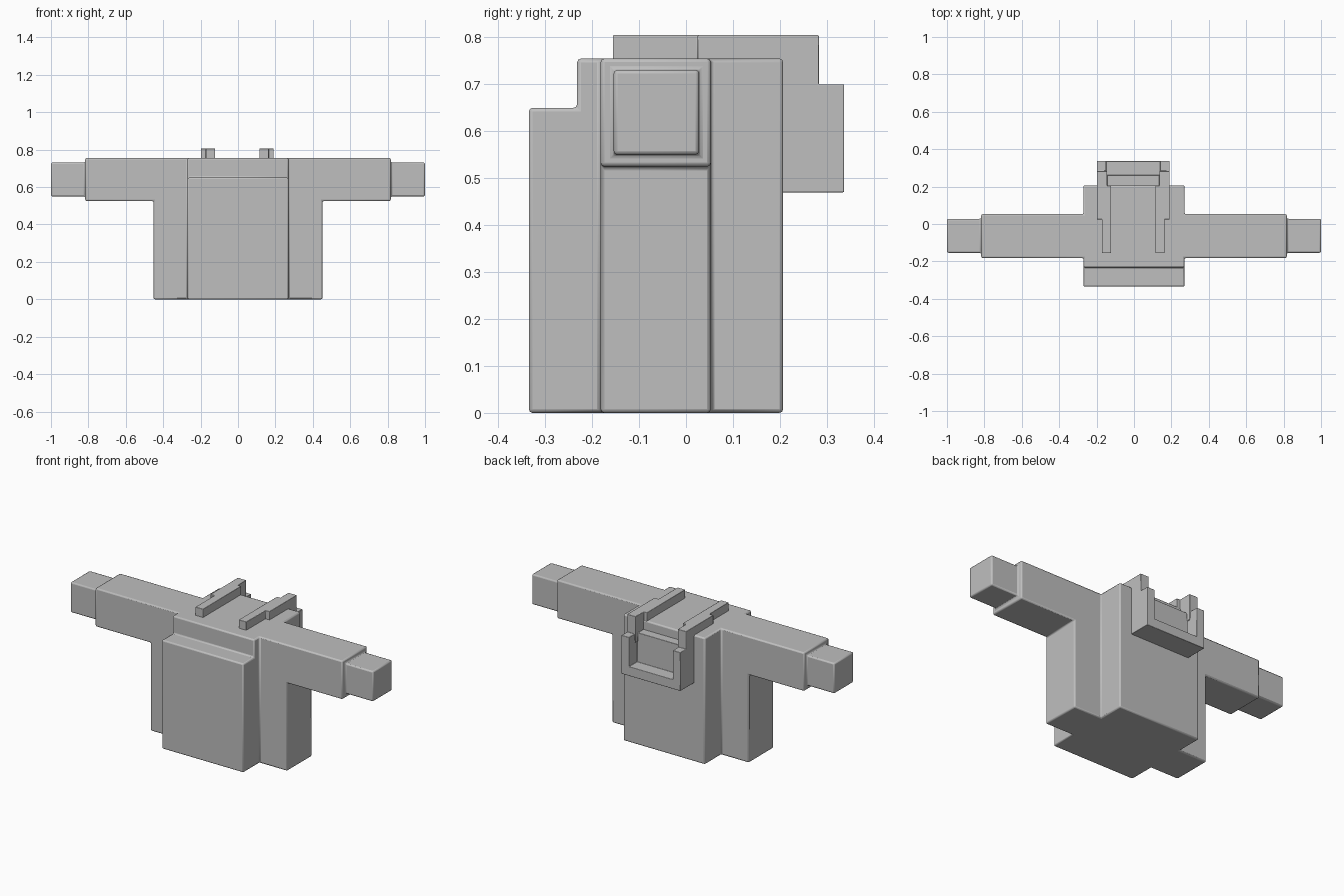
import bpy, bmesh
from mathutils import Vector

if "Cube" in bpy.data.objects:
    bpy.data.objects.remove(bpy.data.objects["Cube"])

grey = bpy.data.materials.new("plain_grey")
grey.diffuse_color = (0.52, 0.52, 0.52, 1)
grey.use_nodes = True
grey.node_tree.nodes["Principled BSDF"].inputs["Base Color"].default_value = grey.diffuse_color


def box(name, x0, x1, y0, y1, z0, z1):
    """Axis-aligned block between the given limits."""
    lo, hi = Vector((x0, y0, z0)), Vector((x1, y1, z1))
    bm = bmesh.new()
    bmesh.ops.create_cube(bm, size=1)
    for v in bm.verts:
        v.co = Vector([lo[i] if v.co[i] < 0 else hi[i] for i in range(3)])
    mesh = bpy.data.meshes.new(name)
    bm.to_mesh(mesh)
    bm.free()
    mesh.materials.append(grey)
    ob = bpy.data.objects.new(name, mesh)
    bpy.context.collection.objects.link(ob)
    return ob


def fuse(parts, bevel):
    """Merge blocks into the first one and soften all its edges."""
    base = parts[0]
    bpy.context.view_layer.objects.active = base
    for part in parts[1:]:
        mod = base.modifiers.new("union", 'BOOLEAN')
        mod.operation, mod.solver, mod.object = 'UNION', 'EXACT', part
        bpy.ops.object.modifier_apply(modifier=mod.name)
        bpy.data.objects.remove(part)
    bm = bmesh.new()
    bm.from_mesh(base.data)
    bmesh.ops.remove_doubles(bm, verts=bm.verts, dist=0.0005)
    bmesh.ops.dissolve_limit(bm, angle_limit=0.02, verts=bm.verts, edges=bm.edges)
    bm.to_mesh(base.data)
    bm.free()
    mod = base.modifiers.new("soft_edges", 'BEVEL')
    mod.width, mod.segments, mod.limit_method = bevel, 2, 'ANGLE'
    bpy.ops.object.select_all(action='DESELECT')
    base.select_set(True)
    bpy.ops.object.shade_smooth_by_angle()


# Body: stepped chest, wide sides, arms and hands
fuse([
    box("body", -0.27, 0.27, -0.335, 0.207, 0, 0.65),
    box("upper_chest", -0.27, 0.27, -0.232, 0.207, 0.3, 0.755),
    box("sides", -0.452, 0.452, -0.182, 0.053, 0, 0.755),
    box("arms", -0.817, 0.817, -0.182, 0.053, 0.525, 0.755),
    box("hands", -1, 1, -0.154, 0.028, 0.55, 0.731),
], 0.008)

# Back frame: U-shaped holder with a recessed panel and rails over the top
cx = -0.004
frame = [box("back_frame", cx - 0.195, cx + 0.195, 0.19, 0.337, 0.47, 0.525),
         box("back_panel", cx - 0.17, cx + 0.17, 0.18, 0.26, 0.5, 0.7)]
for s in (-1, 1):
    def mirrored(name, xa, xb, *rest):
        a, b = sorted((cx + s * xa, cx + s * xb))
        frame.append(box(name, a, b, *rest))
    mirrored("post", 0.145, 0.195, 0.19, 0.337, 0.47, 0.70)
    mirrored("rear_rail", 0.118, 0.195, 0.025, 0.205, 0.72, 0.805)
    mirrored("rail_end", 0.14, 0.195, 0.18, 0.283, 0.65, 0.805)
    mirrored("front_rail", 0.118, 0.168, -0.156, 0.06, 0.72, 0.805)
fuse(frame, 0.006)
